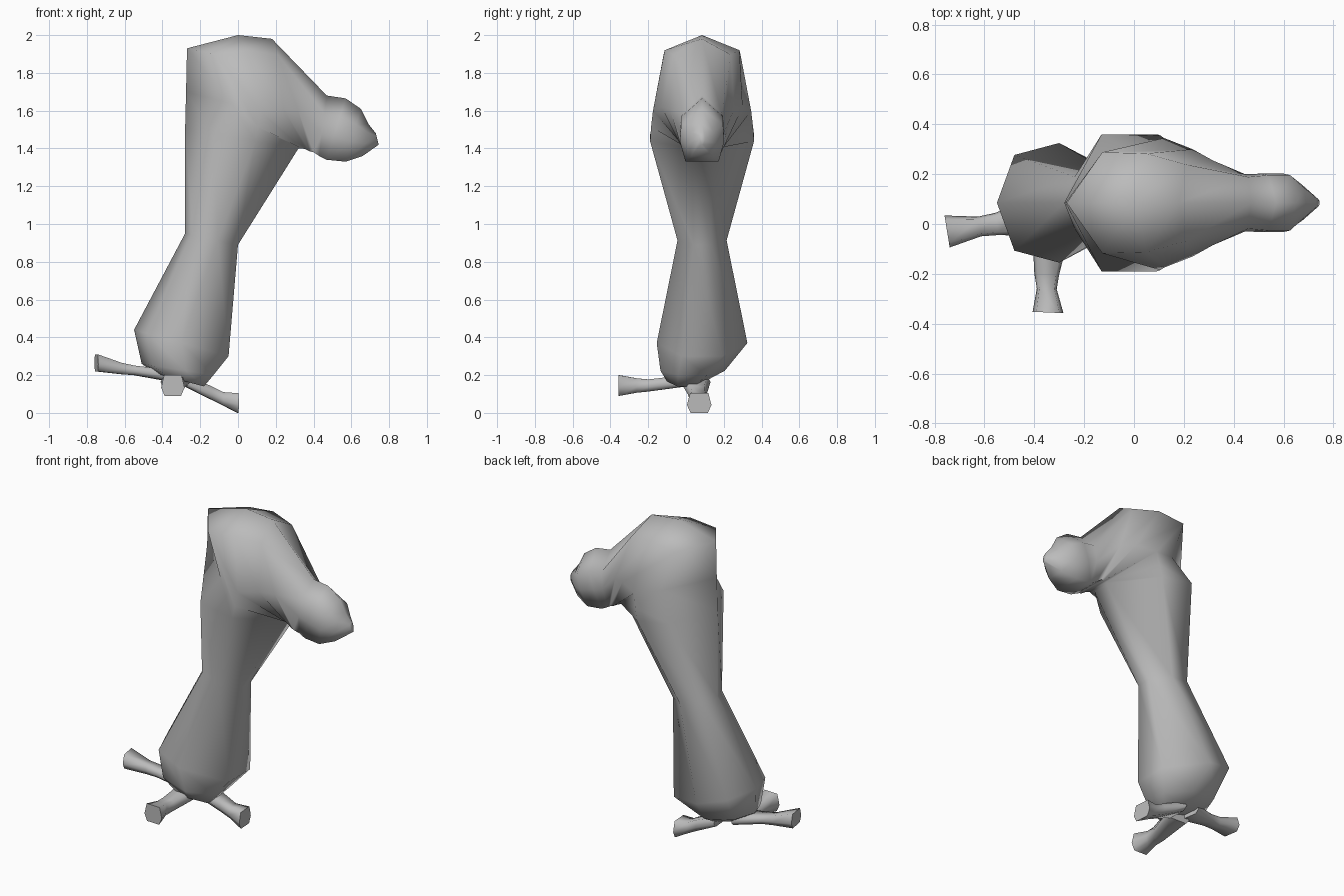
import bpy, bmesh, math
from mathutils import Vector

cube = bpy.data.objects.get("Cube")
if cube:
    bpy.data.objects.remove(cube)

grey = bpy.data.materials.new("plain grey")
grey.use_nodes = True
grey.diffuse_color = (0.5, 0.5, 0.5, 1)
grey.node_tree.nodes["Principled BSDF"].inputs["Base Color"].default_value = (0.5, 0.5, 0.5, 1)


def loft(name, rings, angle):
    """Skin a list of equally long point rings and cap both ends."""
    bm = bmesh.new()
    loops = [[bm.verts.new(p) for p in ring] for ring in rings]
    n = len(loops[0])
    for low, high in zip(loops, loops[1:]):
        for i in range(n):
            j = (i + 1) % n
            bm.faces.new((low[i], low[j], high[j], high[i]))
    bm.faces.new(loops[0][::-1])
    bm.faces.new(loops[-1])
    bmesh.ops.recalc_face_normals(bm, faces=bm.faces)
    mesh = bpy.data.meshes.new(name)
    bm.to_mesh(mesh)
    bm.free()
    mesh.materials.append(grey)
    obj = bpy.data.objects.new(name, mesh)
    bpy.context.collection.objects.link(obj)
    bpy.ops.object.select_all(action='DESELECT')
    obj.select_set(True)
    bpy.context.view_layer.objects.active = obj
    bpy.ops.object.shade_smooth_by_angle(angle=math.radians(angle))
    return obj


def section(back, front, half, shoulder=0.25, wide=1.0, y=0.085, chin=0.45, lift=0, side=0.62):
    """Seven-sided section from a back ridge to a blunt front edge."""
    back, front = Vector(back), Vector(front)
    run = (front - back).normalized()
    normal = Vector((-run.y, run.x))
    stations = [(0, 0, 0), (shoulder, wide, lift), (side, 1, 0), (1, chin, 0),
                (1, -chin, 0), (side, -1, 0), (shoulder, -wide, lift)]
    points = []
    for t, w, rise in stations:
        p = back.lerp(front, t) + normal * rise
        points.append((p.x, y + w * half, p.y))
    return points


# Leg, dented shoulder, neck and beaked head in one bending skin
loft("body", [
    section((-0.44, 0.21), (-0.18, 0.14), 0.1, y=0.0),
    section((-0.51, 0.26), (-0.13, 0.2), 0.17, 0.15, 0.8, y=0.035),
    section((-0.55, 0.44), (-0.05, 0.3), 0.24, 0.14, 0.8, side=0.5),
    section((-0.28, 0.95), (0.0, 0.89), 0.13, 0.15, 0.8, chin=0.35),
    section((-0.28, 1.5), (0.32, 1.4), 0.275, chin=0.2),
    section((-0.275, 1.7), (0.34, 1.4), 0.27, 0.36, 0.8, lift=0.05, chin=0.28),
    section((-0.27, 1.93), (0.36, 1.395), 0.26, 0.155, 0.78, lift=0.07, chin=0.32),
    section((0.0, 2.0), (0.38, 1.385), 0.215, 0.13, 0.92, chin=0.45),
    section((0.18, 1.98), (0.4, 1.38), 0.17, 0.14, 0.9, chin=0.6),
    section((0.47, 1.68), (0.43, 1.36), 0.115, 0.3, 0.9, chin=0.75),
    section((0.57, 1.665), (0.47, 1.34), 0.117, 0.3, 0.95, chin=0.75),
    section((0.65, 1.61), (0.57, 1.33), 0.117, 0.3, 0.95, chin=0.75),
    section((0.69, 1.53), (0.66, 1.36), 0.075, 0.25, 0.8, chin=0.75),
    section((0.73, 1.48), (0.745, 1.42), 0.015),
], 80)


def toe(name, stations):
    """Six-sided toe through (centre, half width, half height) stations."""
    centres = [Vector(c) for c, w, h in stations]
    run = centres[-1] - centres[0]
    across = Vector((-run.y, run.x, 0)).normalized()
    up = Vector((0, 0, 1))
    rings = []
    for c, (_, w, h) in zip(centres, stations):
        rings.append([c + across * w * u + up * h * v for u, v in
                      ((-1, -0.2), (-0.75, 1), (0.75, 1), (1, -0.2), (0.7, -1), (-0.7, -1))])
    loft(name, rings, 80)


# Three toes, each pinched in the middle and flared at the end
toe("back_toe", [((-0.38, 0.03, 0.2), 0.08, 0.03), ((-0.55, 0.0, 0.225), 0.045, 0.025),
                 ((-0.62, -0.01, 0.235), 0.04, 0.03), ((-0.75, -0.03, 0.265), 0.065, 0.045)])
toe("side_toe", [((-0.33, 0.0, 0.17), 0.08, 0.03), ((-0.35, -0.2, 0.145), 0.05, 0.032),
                 ((-0.35, -0.26, 0.145), 0.04, 0.038), ((-0.345, -0.355, 0.145), 0.062, 0.055)])
toe("front_toe", [((-0.28, 0.05, 0.17), 0.08, 0.03), ((-0.14, 0.06, 0.105), 0.05, 0.035),
                  ((-0.08, 0.065, 0.075), 0.045, 0.035), ((0.0, 0.07, 0.052), 0.065, 0.052)])
